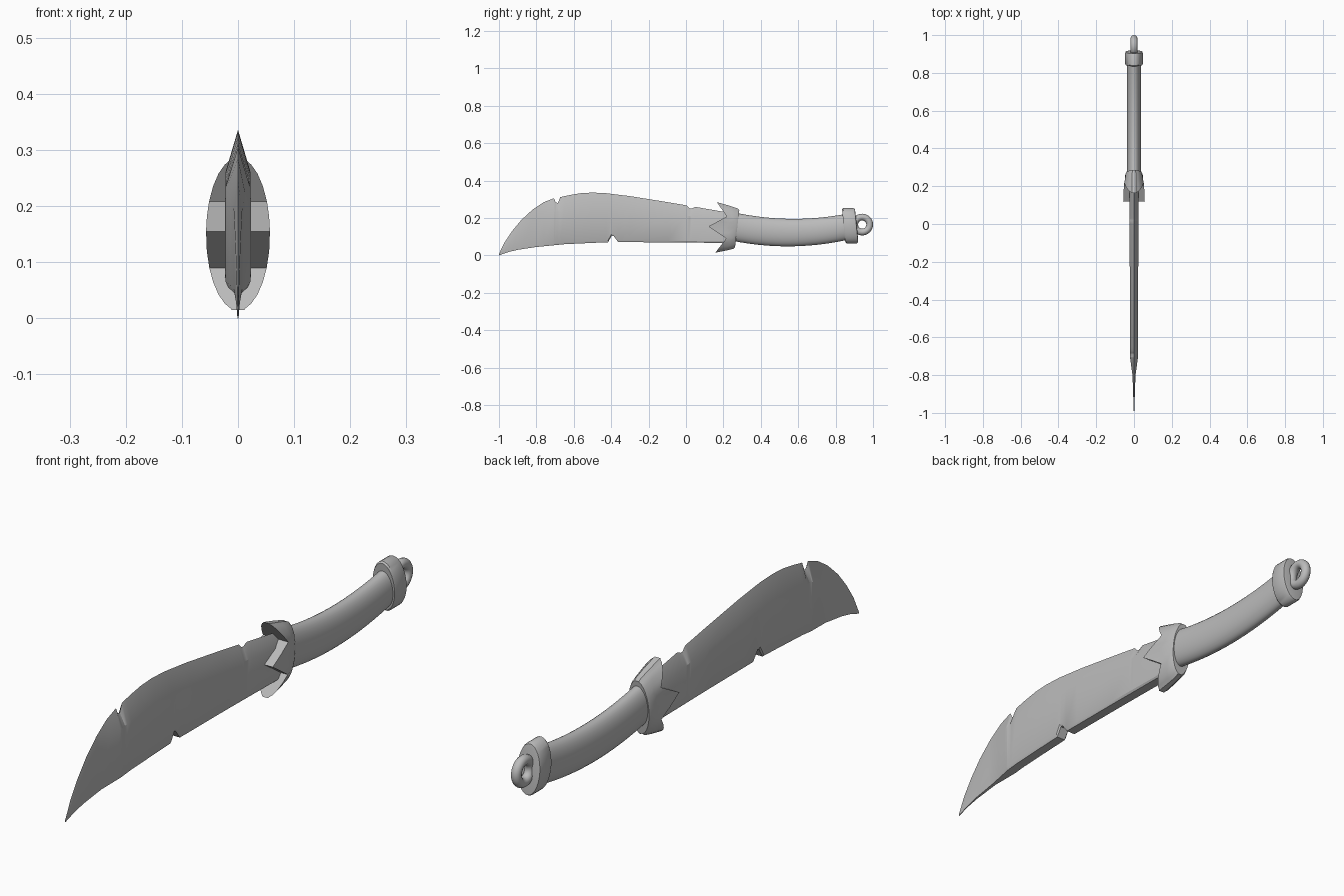
import bpy, bmesh, math

if "Cube" in bpy.data.objects:
    bpy.data.objects.remove(bpy.data.objects["Cube"])

metal = bpy.data.materials.new("plain grey")
metal.diffuse_color = (0.5, 0.5, 0.5, 1)
metal.use_nodes = True
metal.node_tree.nodes["Principled BSDF"].inputs["Base Color"].default_value = metal.diffuse_color


def finish(obj, angle=32):
    obj.data.materials.append(metal)
    bpy.ops.object.select_all(action='DESELECT')
    obj.select_set(True)
    bpy.context.view_layer.objects.active = obj
    bpy.ops.object.shade_smooth_by_angle(angle=math.radians(angle))


def loft(name, rings, angle=32):
    """Skin closed rings of equal length and cap both ends."""
    bm = bmesh.new()
    vs = [[bm.verts.new(p) for p in r] for r in rings]
    n = len(rings[0])
    for a, b in zip(vs, vs[1:]):
        for i in range(n):
            j = (i + 1) % n
            bm.faces.new((a[i], a[j], b[j], b[i]))
    bm.faces.new(vs[0])
    bm.faces.new(vs[-1])
    bmesh.ops.recalc_face_normals(bm, faces=bm.faces)
    me = bpy.data.meshes.new(name)
    bm.to_mesh(me)
    bm.free()
    obj = bpy.data.objects.new(name, me)
    bpy.context.collection.objects.link(obj)
    finish(obj, angle)


def lerp(keys, t):
    for (a, va), (b, vb) in zip(keys, keys[1:]):
        if t <= b:
            return va + (vb - va) * max(0, (t - a) / (b - a))
    return keys[-1][1]


def oval(y, z, rx, rz, skew=0, n=32):
    pts = []
    for i in range(n):
        a = 2 * math.pi * i / n
        dz = rz * math.sin(a)
        pts.append((rx * math.cos(a), y + skew * dz, z + dz))
    return pts


# Blade: sharp curved top edge, flat spine underneath, small nicks
top = [(-1, .008), (-.97, .07), (-.93, .13), (-.88, .19), (-.82, .245), (-.76, .285),
       (-.71, .304), (-.62, .323), (-.56, .333), (-.5, .336), (-.43, .333),
       (-.3, .317), (-.1, .285), (0, .268), (.25, .225)]
bottom = [(-1, 0), (-.95, .018), (-.9, .03), (-.8, .045), (-.65, .06), (-.5, .067),
          (-.4, .071), (-.1, .07), (.25, .066)]
width = [(-1, .001), (-.8, .008), (-.7, .022), (.25, .023)]
top_nicks = [(-.706, 0), (-.697, .022), (-.685, .029), (-.672, 0),
             (.005, 0), (.02, .014), (.03, .013), (.05, 0)]
spine_nicks = [(-.417, 0), (-.397, .034), (-.388, .034), (-.362, 0)]
ys = sorted({k[0] for k in top + bottom + width + top_nicks + spine_nicks})
rings = []
for y in ys:
    zt, zb, w = lerp(top, y), lerp(bottom, y), lerp(width, y)
    h = zt - zb
    nt = zt - (lerp(top_nicks, y) if y < .05 else 0)
    nb = zb + (lerp(spine_nicks, y) if y < -.362 else 0)
    side = [(w * .8, y, nb), (w, y, nb + h * .04), (w, y, zt - h * .28)]
    rings.append(side + [(0, y, nt)] + [(-x, q, z) for x, q, z in reversed(side)])
loft("blade", rings, 28)

# Handle: gently sagging oval grip
rings = []
for i in range(19):
    y = .22 + .66 * i / 18
    rings.append(oval(y, .122 + .34 * (y - .56) ** 2, .037, .0765 - .011 * (y - .28)))
loft("handle", rings)

# Pommel band, tilted with the end of the handle
loft("pommel_band", [oval(.88 + dy, .159, .047 * s, .094 * s, -.1) for dy, s in
                     ((-.037, .72), (-.037, .94), (-.031, 1), (.024, 1), (.031, .96), (.033, .75))])

# Lanyard ring
bpy.ops.mesh.primitive_torus_add(major_segments=32, minor_segments=14, major_radius=.04,
                                 minor_radius=.018, location=(0, .942, .165),
                                 rotation=(0, math.pi / 2, 0))
bpy.context.object.name = "lanyard_ring"
finish(bpy.context.object, 50)

# Guard: solid oval collar whose front is cut into three points
zigzag = [(.015, .157), (.09, .215), (.155, .12), (.208, .218), (.285, .165)]
rings = []
for z in (.015, .018, .026, .042, .065, .09, .12, .155, .182, .208, .235, .258, .274, .282, .285):
    c = max(.2, math.sqrt(max(0, 1 - ((z - .15) / .136) ** 2)))
    f = lerp(zigzag, z)
    b = .262 + .085 * (z - .015)
    zb = .035 + (z - .015) * .8
    zi = .145 + (zb - .145) * .93
    side = [(.057 * c, f, z), (.05 * c, .55 * b + .45 * f, .45 * z + .55 * zb),
            (.046 * c, b - .01, zb), (.041 * c, b, zi)]
    rings.append(side + [(-x, y, q) for x, y, q in reversed(side)])
loft("guard", rings)
